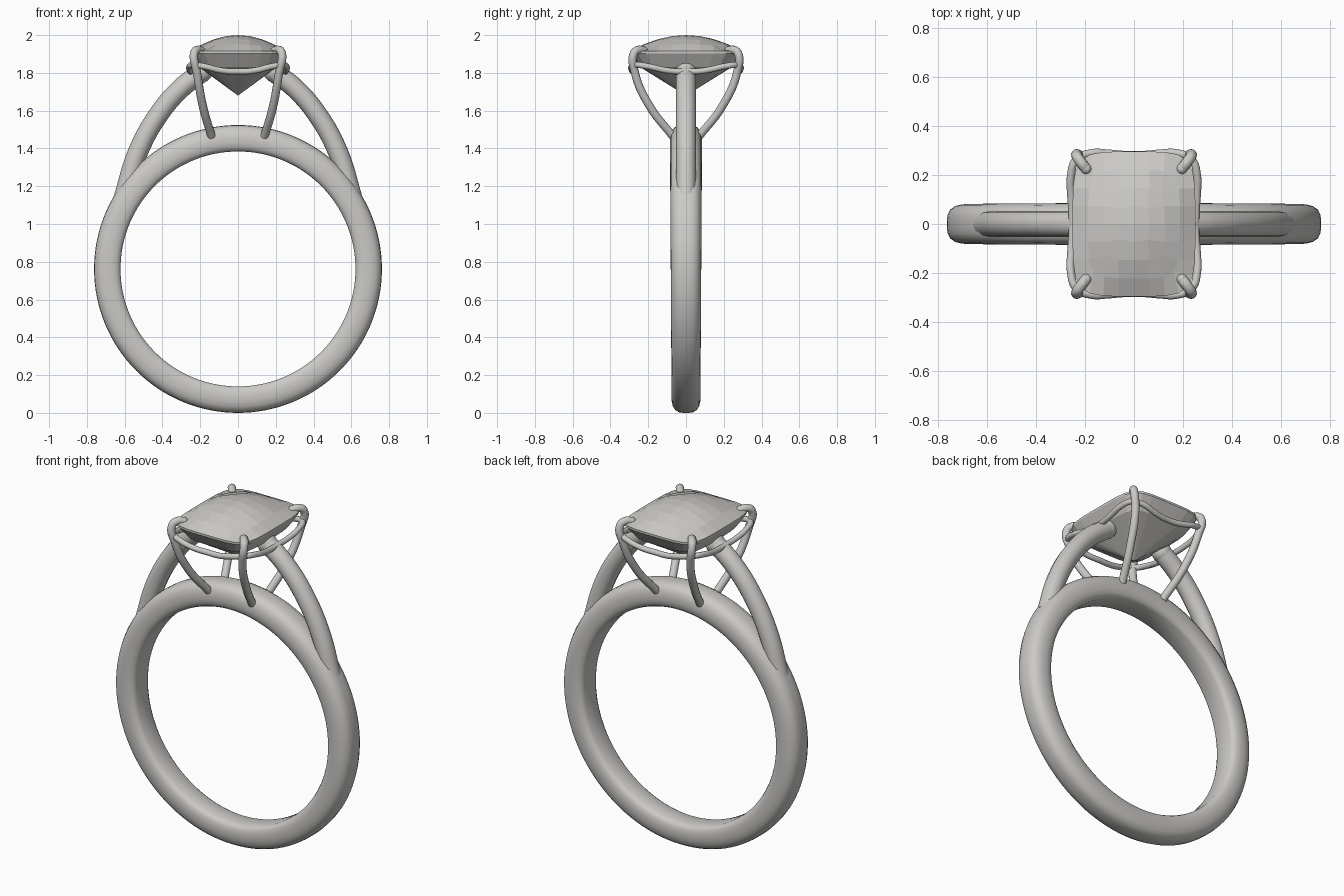
import bpy, bmesh, math
from mathutils import Vector

cube = bpy.data.objects.get("Cube")
if cube:
    bpy.data.objects.remove(cube, do_unlink=True)

GREY = (0.6, 0.59, 0.57, 1)
silver = bpy.data.materials.new("silver grey")
silver.use_nodes = True
silver.diffuse_color = GREY
silver.node_tree.nodes["Principled BSDF"].inputs["Base Color"].default_value = GREY


def add_mesh(name, bm, smooth=None):
    bmesh.ops.recalc_face_normals(bm, faces=bm.faces)
    mesh = bpy.data.meshes.new(name)
    bm.to_mesh(mesh)
    bm.free()
    mesh.materials.append(silver)
    obj = bpy.data.objects.new(name, mesh)
    bpy.context.collection.objects.link(obj)
    if smooth:
        bpy.ops.object.select_all(action='DESELECT')
        obj.select_set(True)
        bpy.context.view_layer.objects.active = obj
        bpy.ops.object.shade_smooth_by_angle(angle=math.radians(smooth))
    return obj


def add_tube(name, points, radius, cyclic=False, ball_end=False):
    """Round wire through the points, optionally with a ball on its last point."""
    curve = bpy.data.curves.new(name, 'CURVE')
    curve.dimensions = '3D'
    curve.bevel_depth = radius
    curve.bevel_resolution = 4
    curve.use_fill_caps = True
    spline = curve.splines.new('BEZIER')
    spline.resolution_u = 8
    spline.use_cyclic_u = cyclic
    spline.bezier_points.add(len(points) - 1)
    for bp, co in zip(spline.bezier_points, points):
        bp.co = co
        bp.handle_left_type = bp.handle_right_type = 'AUTO'
    temp = bpy.data.objects.new(name + " path", curve)
    bpy.context.collection.objects.link(temp)
    bpy.context.view_layer.update()
    mesh = bpy.data.meshes.new_from_object(
        temp.evaluated_get(bpy.context.evaluated_depsgraph_get()))
    bpy.data.objects.remove(temp, do_unlink=True)
    bm = bmesh.new()
    bm.from_mesh(mesh)
    bpy.data.meshes.remove(mesh)
    if ball_end:
        ball = bmesh.ops.create_uvsphere(bm, u_segments=16, v_segments=10, radius=radius * 1.03)
        bmesh.ops.translate(bm, verts=ball["verts"], vec=Vector(points[-1]))
    return add_mesh(name, bm, 50)


# Band: rounded profile swept round the finger hole, slightly wider at the top
half = [(0.622, 0.055), (0.63, 0.07), (0.645, 0.08), (0.67, 0.085), (0.70, 0.084),
        (0.728, 0.077), (0.748, 0.062), (0.759, 0.04), (0.762, 0.015)]
profile = half + [(r, -y) for r, y in reversed(half)]
bm = bmesh.new()
SEG = 128
rings = []
for i in range(SEG):
    a = math.tau * i / SEG
    widen = 0.95 + 0.05 * math.sin(a)
    rings.append([bm.verts.new((r * math.cos(a), y * widen, 0.762 + r * math.sin(a)))
                  for r, y in profile])
n = len(profile)
for i in range(SEG):
    p, q = rings[i], rings[(i + 1) % SEG]
    for j in range(n):
        k = (j + 1) % n
        bm.faces.new((p[j], p[k], q[k], q[j]))
add_mesh("band", bm, 50)

# Shoulders: bars rising from the band to the setting
shoulder = [(0.605, 1.14), (0.53, 1.38), (0.42, 1.58), (0.30, 1.72), (0.19, 1.805)]
for side, sx in (("left", 1), ("right", -1)):
    add_tube(side + " shoulder", [(sx * x, 0, z) for x, z in shoulder], 0.053, ball_end=True)

# Prongs: splayed claws hooked over the stone corners
prong = [(0.14, 0.07, 1.465), (0.185, 0.19, 1.62), (0.217, 0.27, 1.80),
         (0.232, 0.275, 1.905), (0.215, 0.25, 1.922), (0.195, 0.225, 1.917)]
for side, sx in (("left", 1), ("right", -1)):
    for end, sy in (("front", -1), ("back", 1)):
        add_tube(f"{end} {side} prong", [(sx * x, sy * y, z) for x, y, z in prong],
                 0.022, ball_end=True)


def pillow(u, v, power):
    """Bend a square of half-size one into a rounded square."""
    m = max(abs(u), abs(v))
    d = (abs(u) ** power + abs(v) ** power) ** (1 / power)
    return (u * m / d, v * m / d) if d else (0, 0)


# Gallery wire: loop under the stone, sagging and pinched between the prongs
wire = []
for i in range(32):
    a = math.tau * i / 32
    c, s = math.cos(a), math.sin(a)
    big = max(abs(c), abs(s))
    x, y = pillow(c / big, s / big, 6)
    corner = math.sin(2 * a) ** 2
    pinch = 0.95 + 0.05 * corner
    wire.append((0.263 * x * pinch, 0.295 * y * pinch, 1.807 + 0.035 * corner ** 2))
add_tube("gallery wire", wire, 0.016, cyclic=True)

# Stone: faceted pillow crown, with a pavilion stepping down to a point
bm = bmesh.new()
bmesh.ops.create_grid(bm, x_segments=8, y_segments=8, size=1)
for v in bm.verts:
    a, b = v.co.x, v.co.y
    x, y = pillow(a, b, 5)
    v.co = (0.25 * x, 0.295 * y, 1.915 + 0.085 * (1 - a * a) * (1 - b * b))
rim = [e for e in bm.edges if e.is_boundary]
for scale, z in ((1, 1.903), (0.82, 1.83)):
    ext = bmesh.ops.extrude_edge_only(bm, edges=rim)["geom"]
    for v in ext:
        if isinstance(v, bmesh.types.BMVert):
            v.co = (v.co.x * scale, v.co.y * scale, z)
    rim = [e for e in ext if isinstance(e, bmesh.types.BMEdge)]
culet = bm.verts.new((0, 0, 1.68))
for e in rim:
    bm.faces.new((*e.verts, culet))
add_mesh("stone", bm)
